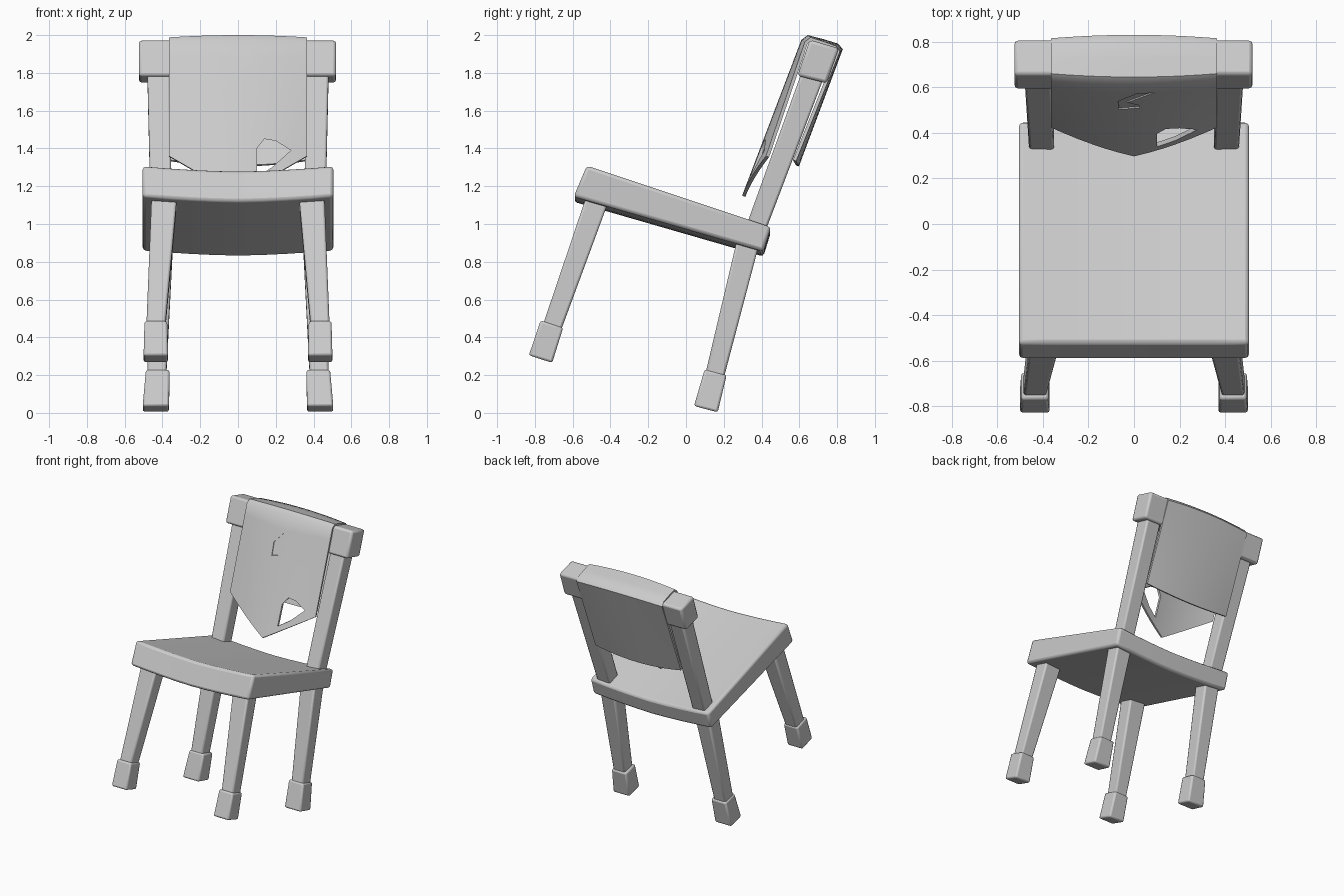
import bpy
import math
from mathutils import Vector

if "Cube" in bpy.data.objects:
    bpy.data.objects.remove(bpy.data.objects["Cube"])

GREY = (0.6, 0.6, 0.6, 1)
grey = bpy.data.materials.new("plain grey")
grey.use_nodes = True
grey.diffuse_color = GREY
grey.node_tree.nodes["Principled BSDF"].inputs["Base Color"].default_value = GREY


def make(name, verts, faces):
    mesh = bpy.data.meshes.new(name)
    mesh.from_pydata(verts, [], faces)
    mesh.materials.append(grey)
    obj = bpy.data.objects.new(name, mesh)
    bpy.context.collection.objects.link(obj)
    bpy.ops.object.select_all(action="DESELECT")
    obj.select_set(True)
    bpy.context.view_layer.objects.active = obj
    bpy.ops.object.mode_set(mode="EDIT")
    bpy.ops.mesh.select_all(action="SELECT")
    bpy.ops.mesh.normals_make_consistent(inside=False)
    bpy.ops.object.mode_set(mode="OBJECT")
    return obj


def loft(name, rings, bevel=0.012):
    """Skin a row of equal rings and cap both ends."""
    n = len(rings[0])
    verts = [v for ring in rings for v in ring]
    faces = [(r * n + i, r * n + (i + 1) % n, (r + 1) * n + (i + 1) % n, (r + 1) * n + i)
             for r in range(len(rings) - 1) for i in range(n)]
    faces += [tuple(range(n)), tuple(range(len(verts) - n, len(verts)))]
    obj = make(name, verts, faces)
    if bevel:
        mod = obj.modifiers.new("soft edges", "BEVEL")
        mod.width, mod.segments, mod.limit_method = bevel, 2, "ANGLE"
        mod.angle_limit = math.radians(40)
        bpy.ops.object.shade_smooth_by_angle(angle=math.radians(40))
    return obj


def beam(name, start, end, size_start, size_end):
    """Square timber from start to end, with (x, depth) sizes at each end."""
    a, b = Vector(start), Vector(end)
    across = Vector((0, b.z - a.z, a.y - b.y)).normalized()
    rings = []
    for p, (w, d) in ((a, size_start), (b, size_end)):
        rings.append([p + Vector((sx * w / 2, 0, 0)) + across * (sy * d / 2)
                      for sx, sy in ((-1, -1), (1, -1), (1, 1), (-1, 1))])
    return loft(name, rings)


# Legs, feet and back posts
for side, s in (("left", 1), ("right", -1)):
    beam("front_leg_" + side, (s * 0.435, -0.71, 0.45), (s * 0.39, -0.47, 1.13),
         (0.10, 0.10), (0.135, 0.12))
    beam("front_foot_" + side, (s * 0.435, -0.77, 0.285), (s * 0.435, -0.71, 0.47),
         (0.13, 0.13), (0.12, 0.125))
    beam("back_leg_" + side, (s * 0.43, 0.15, 0.19), (s * 0.405, 0.335, 0.93),
         (0.10, 0.10), (0.125, 0.12))
    beam("back_foot_" + side, (s * 0.435, 0.105, 0.02), (s * 0.425, 0.157, 0.215),
         (0.14, 0.13), (0.125, 0.12))
    beam("back_post_" + side, (s * 0.405, 0.36, 0.95), (s * 0.42, 0.675, 1.80),
         (0.11, 0.105), (0.12, 0.12))

# Tilted seat, sagging in the middle
SEAT = ((-0.595, 1.145), (-0.525, 1.31), (0.45, 0.985), (0.41, 0.855))
rings = []
for i in range(9):
    t = i / 4 - 1
    rings.append([(t * 0.505, y, z - 0.027 * (1 - abs(t) ** 1.6)) for y, z in SEAT])
loft("seat", rings, 0.018)

# Top rail
RAIL = ((0.59, 1.785), (0.655, 1.975), (0.81, 1.93), (0.745, 1.745))
loft("top_rail", [[(x, y, z) for y, z in RAIL] for x in (-0.525, 0.52)], 0.016)

# Cloth cover hung over the rail: pointed front, straight back
HALF = 0.365


def front_y(x, z):
    k = (x / HALF) ** 2
    centre = 0.297 + (z - 1.15) * 0.38
    return centre + k * (0.055 - (z - 1.15) * 0.04)


COLS, ROWS = 12, 8
columns = []
for i in range(COLS + 1):
    t = 2 * i / COLS - 1
    x, k = t * HALF, t * t
    low = 1.15 + 0.21 * abs(t)
    col = []
    for j in range(ROWS + 1):
        z = low + (1.975 - 0.01 * k - low) * j / ROWS
        col.append((x, front_y(x, z), z))
    drop = 0.012 * k
    col += [(x, 0.645 + 0.015 * k, 2.0 - drop), (x, 0.73, 1.978 - drop),
            (x, 0.805 - drop, 1.955 - drop)]
    for j in range(ROWS + 1):
        f = j / ROWS
        col.append((x, 0.83 - 0.232 * f - 0.015 * k, 1.925 - drop + (-0.62 + 0.04 * k) * f))
    columns.append(col)
n = len(columns[0])
faces = [(c * n + r, c * n + r + 1, (c + 1) * n + r + 1, (c + 1) * n + r)
         for c in range(COLS) for r in range(n - 1)]
cloth = make("cloth_cover", [v for col in columns for v in col], faces)
# Face the sheet outwards before thickening it inwards
if cloth.data.polygons[0].normal.y > 0:
    cloth.data.flip_normals()
thick = cloth.modifiers.new("thickness", "SOLIDIFY")
thick.thickness, thick.offset = 0.018, -1

# Torn hole and shallow scuff in the front of the cloth
HOLE = ((0.10, 1.25), (0.10, 1.40), (0.14, 1.45), (0.20, 1.44), (0.28, 1.39), (0.18, 1.30))
SCUFF = ((0.09, 1.88), (0.01, 1.87), (-0.07, 1.78), (-0.065, 1.69), (0.025, 1.71),
         (0.02, 1.74), (-0.03, 1.77), (0.07, 1.865))
for name, outline, depth in (("hole_cutter", HOLE, 0.06), ("scuff_cutter", SCUFF, 0.006)):
    cutter = loft(name, [[(x, front_y(x, z) + d, z) for x, z in outline]
                         for d in (-0.05, depth)], 0)
    cutter.hide_render = True
    cutter.hide_set(True)
    cut = cloth.modifiers.new(name, "BOOLEAN")
    cut.operation, cut.object, cut.solver = "DIFFERENCE", cutter, "EXACT"

bpy.ops.object.select_all(action="DESELECT")
cloth.select_set(True)
bpy.context.view_layer.objects.active = cloth
for name in [m.name for m in cloth.modifiers]:
    bpy.ops.object.modifier_apply(modifier=name)
for name in ("hole_cutter", "scuff_cutter"):
    bpy.data.objects.remove(bpy.data.objects[name])
bpy.ops.object.shade_smooth_by_angle(angle=math.radians(40))
